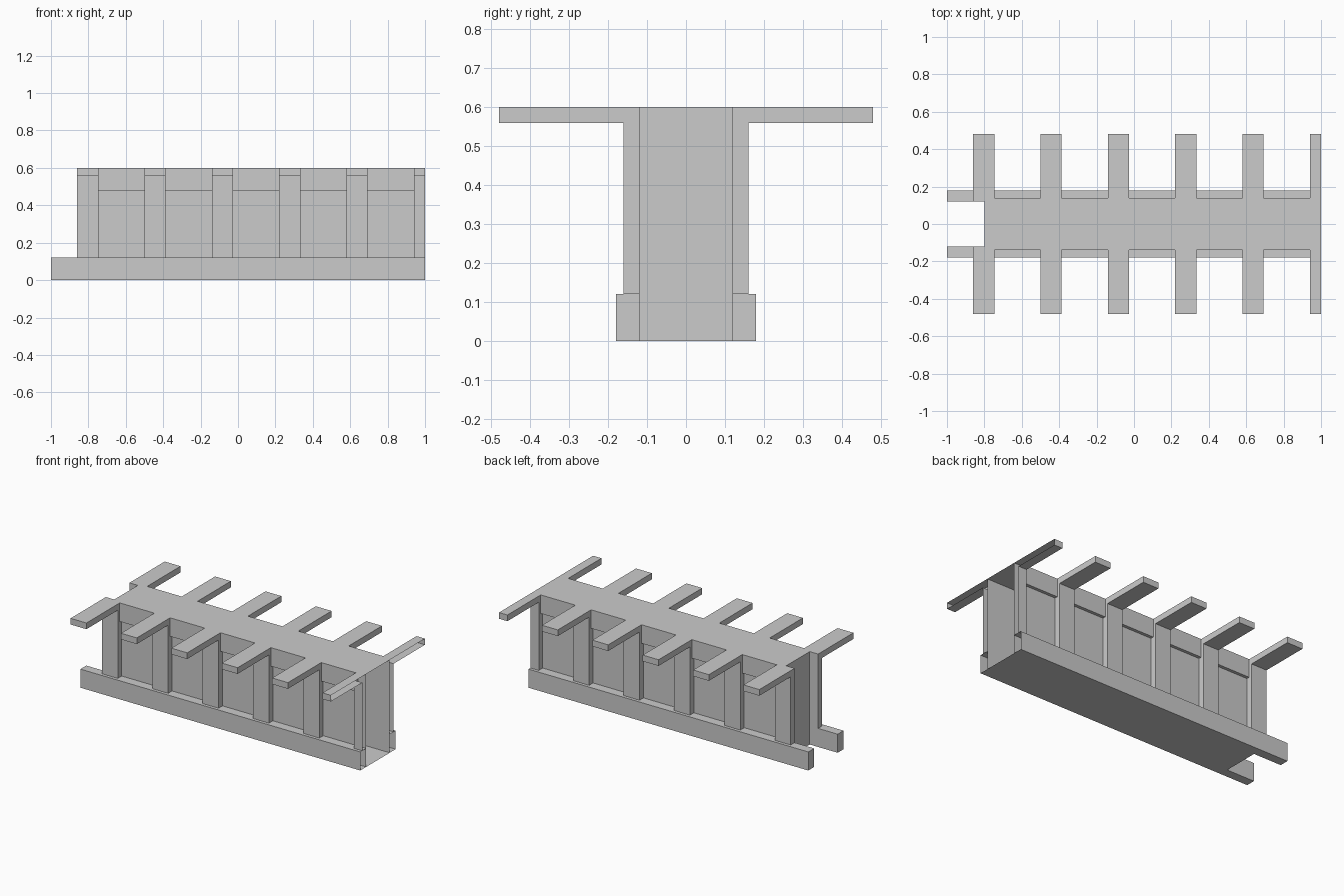
import bpy, bmesh

if "Cube" in bpy.data.objects:
    bpy.data.objects.remove(bpy.data.objects["Cube"])

END = 1.0          # right end is left open, like a cut section
INNER = 0.12       # half width of the hall


def extrude_profile(name, profile, x0, x1, mirror=True, back=True):
    """Sweep a counter-clockwise (y, z) profile along x.
    The cap at the open right end is left off; back=False skips the closing face."""
    bm = bmesh.new()
    a = [bm.verts.new((x0, y, z)) for y, z in profile]
    b = [bm.verts.new((x1, y, z)) for y, z in profile]
    n = len(profile)
    for i in range(n if back else n - 1):
        j = (i + 1) % n
        bm.faces.new((a[i], a[j], b[j], b[i]))
    bm.faces.new(a[::-1])
    if x1 < END:
        bm.faces.new(b)
    mesh = bpy.data.meshes.new(name)
    bm.to_mesh(mesh)
    bm.free()
    obj = bpy.data.objects.new(name, mesh)
    bpy.context.collection.objects.link(obj)
    if mirror:
        mod = obj.modifiers.new("mirror_sides", 'MIRROR')
        mod.use_axis = (False, True, False)
        mod.use_mirror_merge = False
    return obj


# Hollow hall: floor, two walls, roof and the closed left end
extrude_profile("hall",
                [(-INNER, 0), (INNER, 0), (INNER, 0.6), (-INNER, 0.6)],
                -0.8, END, mirror=False)

# Long base rails on both sides
extrude_profile("base_rail",
                [(INNER, 0), (0.18, 0), (0.18, 0.12), (INNER, 0.12)], -1.0, END)

# Posts with a flat arm reaching outward at the top
post = [(INNER, 0.12), (0.16, 0.12), (0.16, 0.56),
        (0.48, 0.56), (0.48, 0.6), (INNER, 0.6)]
# Upper wall band between the posts
band = [(INNER, 0.48), (0.14, 0.48), (0.14, 0.6), (INNER, 0.6)]

PITCH, WIDTH, START = 0.36, 0.113, -0.86
for k in range(6):
    x0 = START + k * PITCH
    x1 = min(x0 + WIDTH, END)
    extrude_profile(f"post_arm_{k + 1}", post, x0, x1, back=(k == 0))
    if k < 5:
        extrude_profile(f"wall_band_{k + 1}", band, x1, x0 + PITCH, back=False)
